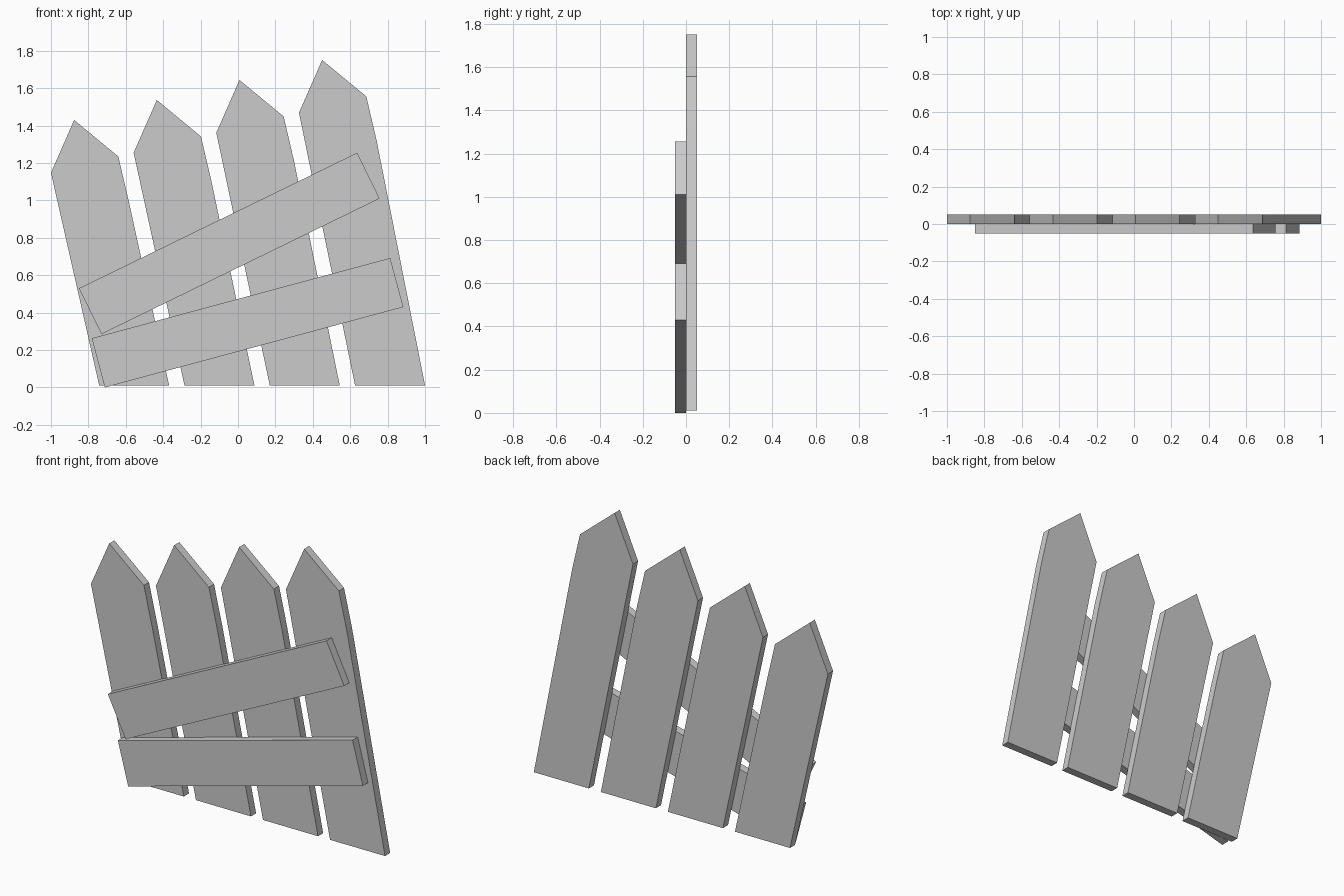
import bpy, bmesh

if "Cube" in bpy.data.objects:
    bpy.data.objects.remove(bpy.data.objects["Cube"])

THICK = 0.05


def board(name, outline, y0):
    """Flat board: an XZ outline extruded along +y from y0."""
    bm = bmesh.new()
    face = bm.faces.new([bm.verts.new((x, y0, z)) for x, z in outline])
    ext = bmesh.ops.extrude_face_region(bm, geom=[face])
    moved = [v for v in ext["geom"] if isinstance(v, bmesh.types.BMVert)]
    bmesh.ops.translate(bm, verts=moved, vec=(0, THICK, 0))
    bmesh.ops.recalc_face_normals(bm, faces=bm.faces)
    mesh = bpy.data.meshes.new(name)
    bm.to_mesh(mesh)
    bm.free()
    obj = bpy.data.objects.new(name, mesh)
    bpy.context.collection.objects.link(obj)
    return obj


# Leaning pickets: tops step upward to the right, feet stay level
TOP = [(-0.585, 1.0), (-0.64, 1.235), (-0.876, 1.43), (-1.0, 1.148)]
for i in range(4):
    foot = -0.742 + 0.456 * i
    head = [(x + 0.442 * i, z + 0.107 * i) for x, z in TOP]
    board(f"picket_{i + 1}", [(foot, 0.01), (foot + 0.374, 0.01)] + head, 0.0)

# Crooked rails nailed across the front
board("upper_rail", [(-0.73, 0.285), (0.757, 1.01), (0.637, 1.255), (-0.85, 0.53)], -THICK)
board("lower_rail", [(-0.712, 0.0), (0.884, 0.43), (0.814, 0.692), (-0.782, 0.263)], -THICK)
